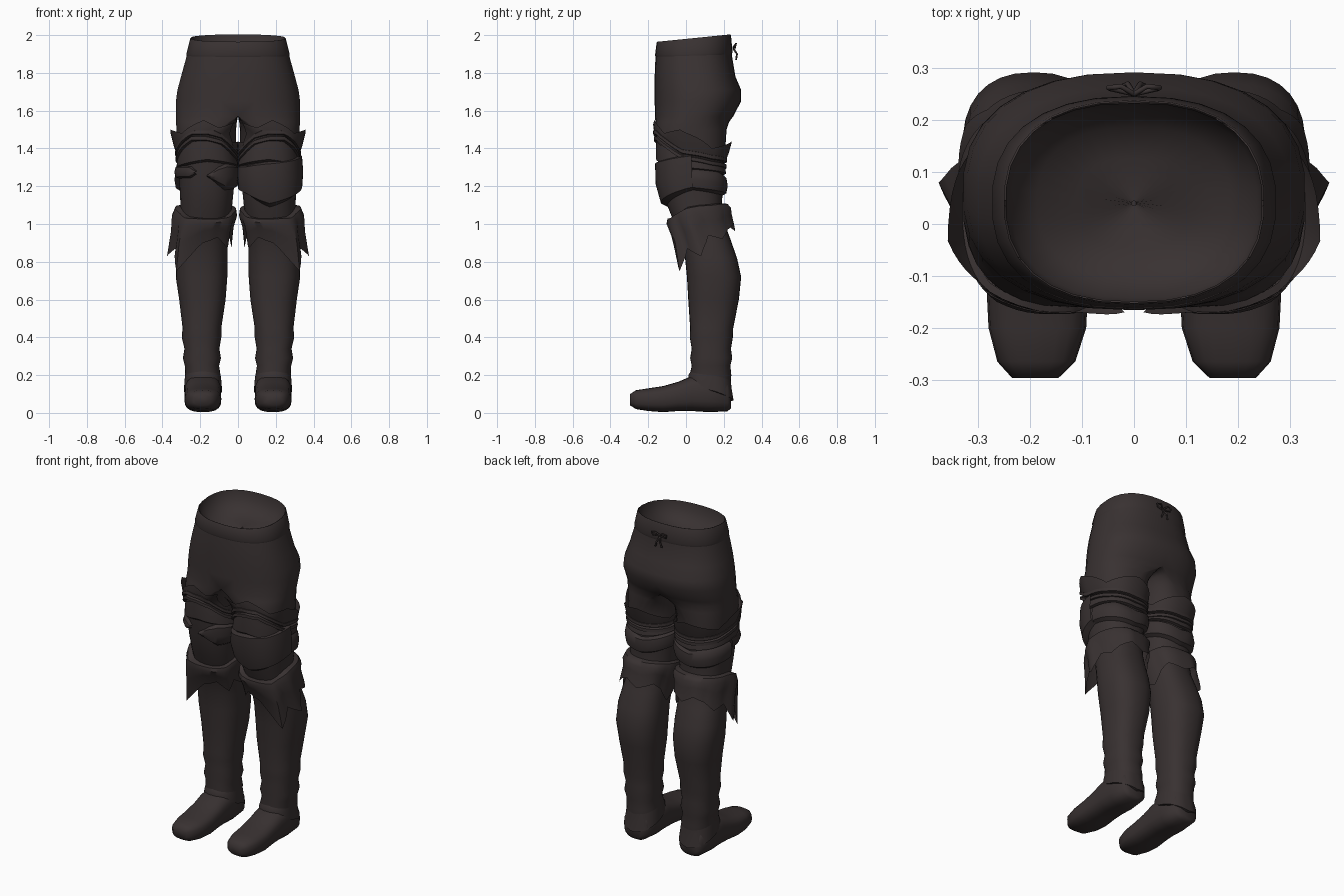
import bpy, bmesh, math

cube = bpy.data.objects.get("Cube")
if cube:
    bpy.data.objects.remove(cube)

cloth = bpy.data.materials.new("dark brown leather")
cloth.use_nodes = True
COLOUR = (0.040, 0.031, 0.031, 1)
cloth.diffuse_color = COLOUR
cloth.node_tree.nodes["Principled BSDF"].inputs["Base Color"].default_value = COLOUR

# Leg sections: height, inner x, outer x, front y, back y
LEG = [(0.10, .10, .27, .04, .23), (0.20, .092, .28, .02, .24), (0.25, .10, .282, .03, .235),
       (0.29, .09, .292, .022, .245), (0.34, .098, .284, .03, .238), (0.40, .088, .298, .02, .248),
       (0.45, .088, .294, .022, .25), (0.6, .065, .312, .012, .28), (0.72, .056, .33, .005, .292),
       (0.82, .055, .33, -.005, .27), (0.92, .055, .315, -.03, .235), (1.0, .045, .305, -.06, .205),
       (1.1, .03, .305, -.10, .19), (1.2, .02, .31, -.125, .195), (1.3, .012, .312, -.14, .20),
       (1.4, .01, .32, -.15, .208), (1.5, .01, .327, -.16, .215), (1.54, .006, .329, -.162, .228),
       (1.57, 0, .33, -.164, .25), (1.65, 0, .33, -.166, .292), (1.71, 0, .322, -.166, .292),
       (1.78, 0, .303, -.166, .262), (1.88, 0, .275, -.162, .244), (1.98, 0, .25, -.152, .235)]


def power(v, p):
    return math.copysign(abs(v) ** p, v)


def leg_point(z, deg, off=0.0):
    """Point on the left leg; -90 is front, 0 outer, 90 back, 180 inner."""
    z0 = min(max(z, LEG[0][0]), LEG[-1][0])
    for a, b in zip(LEG, LEG[1:]):
        if z0 <= b[0]:
            break
    t = (z0 - a[0]) / (b[0] - a[0])
    xi, xo, yf, yb = [p + (q - p) * t for p, q in zip(a[1:], b[1:])]
    hip = min(max((z0 - 1.47) / .1, 0), 1)          # legs blend into half hips
    cx = (xi + xo) / 2 * (1 - hip)
    c, s = math.cos(math.radians(deg)), math.sin(math.radians(deg))
    rx = (xo - cx if c > 0 else cx - xi) + off
    x = cx + rx * power(c, .84)
    y = (yf + yb) / 2 + ((yb - yf) / 2 + off) * power(s, .84)
    tilt = max(0, (z - 1.85) / .13) * .1 * y
    return (max(x, 0), y, z + tilt)


def finish(name, bm, angle=45):
    mesh = bpy.data.meshes.new(name)
    bmesh.ops.recalc_face_normals(bm, faces=bm.faces)
    bm.to_mesh(mesh)
    bm.free()
    ob = bpy.data.objects.new(name, mesh)
    bpy.context.collection.objects.link(ob)
    mesh.materials.append(cloth)
    bpy.ops.object.select_all(action='DESELECT')
    ob.select_set(True)
    bpy.context.view_layer.objects.active = ob
    bpy.ops.object.shade_smooth_by_angle(angle=math.radians(angle))
    return ob


def loft(bm, rings, closed=True, caps=False):
    rows = [[bm.verts.new(p) for p in ring] for ring in rings]
    n = len(rows[0])
    for a, b in zip(rows, rows[1:]):
        for i in range(n if closed else n - 1):
            j = (i + 1) % n
            bm.faces.new((a[i], a[j], b[j], b[i]))
    if caps:
        bm.faces.new(rows[0])
        bm.faces.new(rows[-1])
    return rows


def mirror(ob, merge=False):
    m = ob.modifiers.new("mirror", 'MIRROR')
    m.use_mirror_merge = merge
    m.merge_threshold = .0005
    return ob


# Trousers: half lofted, faces on the centre plane removed, then mirrored
bm = bmesh.new()
loft(bm, [[leg_point(s[0], d) for d in range(-90, 270, 12)] for s in LEG])
middle = [f for f in bm.faces if all(v.co.x < .0005 for v in f.verts)]
bmesh.ops.delete(bm, geom=middle, context='FACES')
mirror(finish("trousers", bm, 60), True)

# Waist lining, a shallow bowl inside the rim
bm = bmesh.new()
rings = []
for scale, drop in ((.99, 0), (.95, .05), (.75, .1), (.45, .125), (.02, .13)):
    half = [leg_point(1.98, d) for d in range(-90, 91, 12)]
    half += [(-x, y, z) for x, y, z in half[-2:0:-1]]
    rings.append([(x * scale, .04 + (y - .04) * scale, z - drop) for x, y, z in half])
loft(bm, rings, caps=False)
finish("waist_lining", bm, 60)


def band(name, keys, rows, side=1, step=6):
    """Cloth strip round a leg. Keys: angle, top, bottom, flare. Rows: drop, offset, flare share."""
    closed = keys[-1][0] - keys[0][0] == 360
    samples = []
    for a, b in zip(keys, keys[1:]):
        n = max(1, round((b[0] - a[0]) / step))
        samples += [[p + (q - p) * i / n for p, q in zip(a, b)] for i in range(n)]
    if not closed:
        samples.append(list(keys[-1]))
    rings = []
    for drop, off, share in rows:
        ring = []
        for deg, top, bottom, flare in samples:
            x, y, z = leg_point(top + (bottom - top) * drop, deg, off + flare * share)
            ring.append((side * x, y, z))
        rings.append(ring)
    bm = bmesh.new()
    loft(bm, rings, closed)
    return finish(name, bm)


PAD = ((0, 0, 0), (.12, .018, 0), (.5, .026, 0), (.88, .02, 0), (1, 0, 0))
ROLL = ((0, -.004, 0), (.2, .014, 0), (.8, .016, 0), (1, -.004, 0))

# Boot cuffs, turned down with ragged points
mirror(band("boot_cuff", [
    (-90, 1.03, .90, .03), (-72, 1.035, .82, .045), (-54, 1.04, .75, .065), (-36, 1.06, .87, .03),
    (-12, 1.09, .83, .045), (6, 1.10, .94, .02), (30, 1.105, .92, .02), (54, 1.11, .97, .025),
    (78, 1.11, 1.0, .045), (96, 1.11, .96, .035), (126, 1.11, .99, .03), (150, 1.10, .95, .012),
    (174, 1.09, .87, .015), (204, 1.06, .93, .012), (222, 1.04, .87, .03), (246, 1.03, .93, .025),
    (270, 1.03, .90, .03)],
    ((0, -.004, 0), (.03, .018, .3), (.2, .026, .5), (.5, .012, .8), (1, .006, 1))))

# Thigh garters: a ragged upper edge above two rolled straps
GARTER = [(-90, 1.50), (-66, 1.50), (-42, 1.46), (-12, 1.40), (30, 1.37), (90, 1.35), (150, 1.36),
          (186, 1.38), (216, 1.42), (246, 1.48), (270, 1.50)]
RAG = [.01, .05, .02, .10, .03, .09, .02, .06, .01, .06, .01]
mirror(band("thigh_rag", [(d, z + r, z - .03, r * .3) for (d, z), r in zip(GARTER, RAG)],
            ((0, .006, 1), (.5, .008, .5), (1, .004, 0))))
for label, drop in (("upper", 0), ("lower", .032)):
    mirror(band(label + "_garter", [(d, z - drop, z - drop - .03, 0) for d, z in GARTER], ROLL))

# Wraps under the garters, crossing behind the knee
mirror(band("thigh_wrap", [(-90, 1.45, 1.33, 0), (0, 1.35, 1.29, 0), (90, 1.31, 1.26, 0),
                           (180, 1.34, 1.3, 0), (270, 1.45, 1.33, 0)],
            ((0, .002, 0), (.4, .009, 0), (.9, .014, 0), (1, 0, 0))))
mirror(band("knee_strap", [(0, 1.29, 1.18, 0), (48, 1.28, 1.16, 0), (90, 1.25, 1.15, 0),
                           (138, 1.28, 1.18, 0), (180, 1.30, 1.20, 0)], PAD))

# Left knee guard, one pointed plate
band("left_knee_guard", [(-180, 1.31, 1.19, 0), (-132, 1.31, 1.15, 0), (-90, 1.33, 1.09, 0),
                         (-48, 1.345, 1.13, 0), (0, 1.37, 1.18, 0)],
     ((0, 0, 0), (.05, .022, 0), (.5, .034, 0), (.92, .03, 0), (1, 0, 0)))
# Right knee pads, two rounded pieces with a gap
band("right_outer_pad", [(-72, 1.28, 1.265, 0), (-60, 1.305, 1.245, 0), (0, 1.31, 1.24, 0)], PAD, -1)
band("right_inner_pad", [(-180, 1.31, 1.19, 0), (-126, 1.32, 1.18, 0), (-108, 1.30, 1.21, 0),
                         (-90, 1.26, 1.25, 0)], PAD, -1)

# Feet: rounded sections from heel to toe (y, centre x, half width, bottom, top)
FOOT = [(.238, .19, .05, .025, .11), (.22, .187, .08, .008, .17), (.12, .186, .096, .004, .21),
        (.03, .186, .097, .01, .195), (-.04, .186, .096, .01, .165), (-.12, .186, .098, .004, .142),
        (-.2, .186, .094, .01, .13), (-.265, .188, .075, .02, .12), (-.296, .19, .045, .04, .10)]
bm = bmesh.new()
loft(bm, [[(cx + rx * power(math.cos(a), .75), y, (lo + hi) / 2 + (hi - lo) / 2 * power(math.sin(a), .7))
           for a in (math.tau * i / 20 for i in range(20))] for y, cx, rx, lo, hi in FOOT], caps=True)
mirror(finish("foot", bm, 60))

# Ankle flaps, low at the heel and high over the instep
mirror(band("ankle_flap", [
    (-90, .22, .175, .004), (-42, .21, .16, .004), (0, .2, .115, .006), (48, .18, .08, .012),
    (90, .17, .06, .014), (132, .18, .08, .012), (180, .2, .115, .006), (222, .21, .16, .004),
    (270, .22, .175, .004)], ((0, 0, 0), (.4, .005, .3), (.95, .008, 1), (1, -.004, 0))))

# Waistband seam, a thin raised strip
bm = bmesh.new()
rings = []
for z, off in ((1.98, .0), (1.975, .003), (1.90, .004), (1.89, 0)):
    half = [leg_point(z, d, off) for d in range(-90, 91, 12)]
    rings.append(half + [(-x, y, z) for x, y, z in half[-2:0:-1]])
loft(bm, rings)
finish("waistband", bm, 60)


def cord(name, points):
    curve = bpy.data.curves.new(name, 'CURVE')
    curve.dimensions = '3D'
    curve.bevel_depth = .005
    curve.bevel_resolution = 1
    line = curve.splines.new('POLY')
    line.points.add(len(points) - 1)
    for p, co in zip(line.points, points):
        p.co = (*co, 1)
    ob = bpy.data.objects.new(name, curve)
    bpy.context.collection.objects.link(ob)
    curve.materials.append(cloth)


# Back lacing tied in a bow
for label, s in (("left", 1), ("right", -1)):
    cord(label + "_bow_loop", [(0, .25, 1.935), (s * .025, .265, 1.955), (s * .05, .262, 1.95),
                               (s * .045, .26, 1.932), (0, .25, 1.932)])
    cord(label + "_bow_tail", [(0, .25, 1.93), (s * .012, .27, 1.9), (s * .022, .265, 1.87)])
